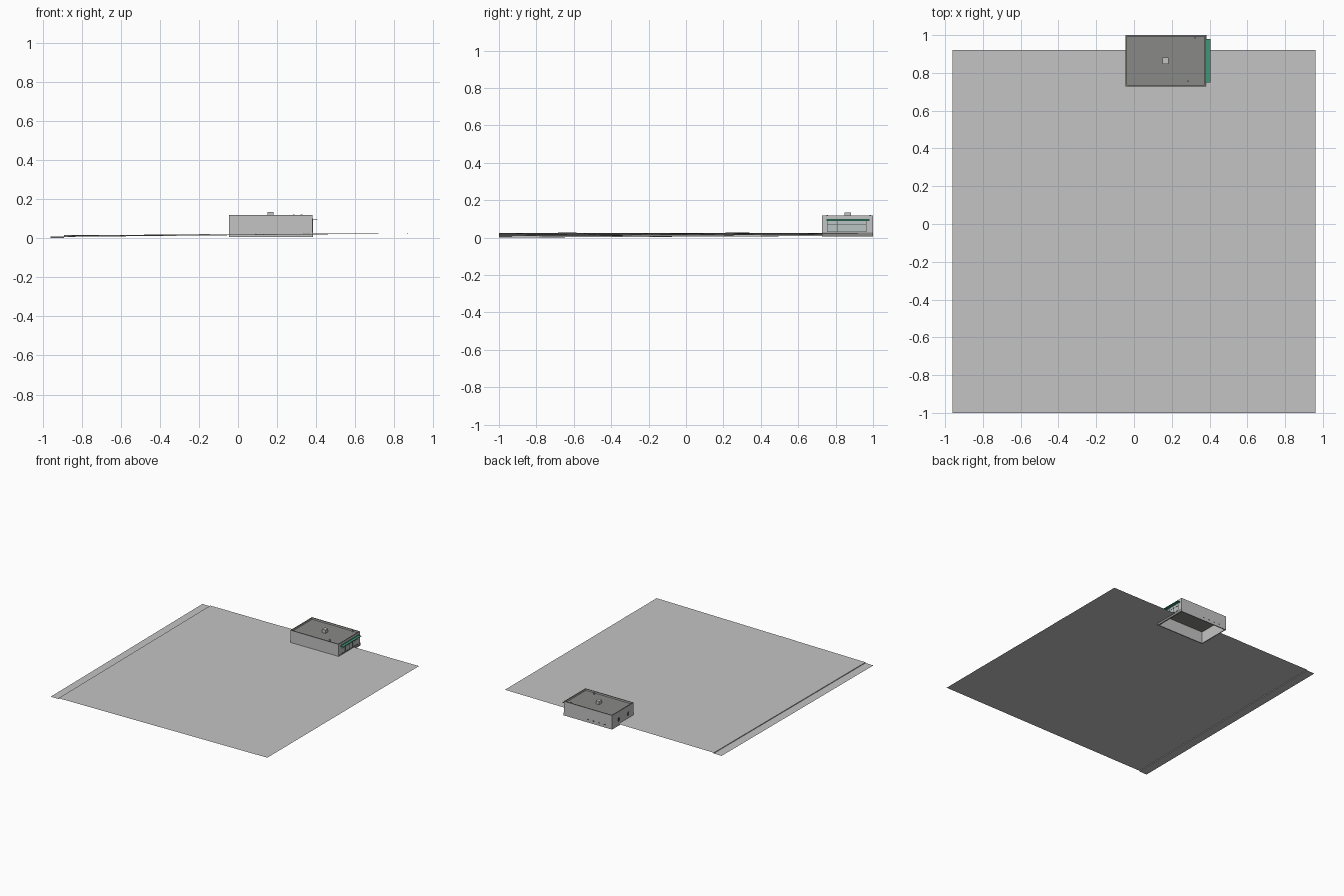
import bpy, bmesh

if "Cube" in bpy.data.objects:
    bpy.data.objects.remove(bpy.data.objects["Cube"])


def material(name, rgb):
    m = bpy.data.materials.new(name)
    m.diffuse_color = (*rgb, 1)
    m.use_nodes = True
    m.node_tree.nodes["Principled BSDF"].inputs["Base Color"].default_value = m.diffuse_color
    return m


CONCRETE = material("light_grey", (0.55, 0.55, 0.55))
ROOF = material("roof_grey", (0.25, 0.25, 0.24))
GREEN = material("awning_green", (0.05, 0.30, 0.19))
DARK = material("dark_trim", (0.07, 0.08, 0.08))
GLASS = material("pale_glass", (0.50, 0.56, 0.55))


def finish(name, bm, mat):
    me = bpy.data.meshes.new(name)
    bm.to_mesh(me)
    bm.free()
    me.materials.append(mat)
    ob = bpy.data.objects.new(name, me)
    bpy.context.collection.objects.link(ob)
    return ob


def box(name, x, y, z, mat):
    bm = bmesh.new()
    bmesh.ops.create_cube(bm, size=1)
    for v in bm.verts:
        for i, (a, b) in enumerate((x, y, z)):
            v.co[i] = a if v.co[i] < 0 else b
    return finish(name, bm, mat)


def land(x, y):
    # gently twisted site: low at the front left, high on the right
    u, v = (x + 0.96) / 1.92, (y + 1) / 1.92
    left = 0.006 + 0.009 * v
    return left + (0.025 - left) * u


def sheet(name, xs, ys, mat, lift=0.0, hole=None):
    # grid of flat cells draped on the site
    bm = bmesh.new()
    g = [[bm.verts.new((x, y, land(x, y) + lift)) for y in ys] for x in xs]
    for i in range(len(xs) - 1):
        for j in range(len(ys) - 1):
            cx, cy = (xs[i] + xs[i + 1]) / 2, (ys[j] + ys[j + 1]) / 2
            if hole and hole[0] < cx < hole[1] and hole[2] < cy < hole[3]:
                continue
            bm.faces.new((g[i][j], g[i + 1][j], g[i + 1][j + 1], g[i][j + 1]))
    return finish(name, bm, mat)


X0, X1, Y0, Y1 = -0.045, 0.382, 0.727, 1.0
Z0, Z1, T = 0.005, 0.117, 0.008

# ground, open beneath the building, with a lower strip along the left
xs = [-0.89, -0.5, -0.26, X0, 0.17, X1, 0.7, 0.96]
ys = [-1, -0.6, -0.2, 0.2, 0.5, Y0, 0.92]
sheet("ground", xs, ys, CONCRETE, hole=(X0, X1, Y0, 1.1))
sheet("lower_strip", [-0.96, -0.89], ys, CONCRETE, lift=-0.006)
bm = bmesh.new()
bm.faces.new([bm.verts.new((-0.89, y, land(-0.89, y) + d))
              for y, d in ((0.92, -0.006), (-1, -0.006), (-1, 0), (0.92, 0))])
finish("kerb", bm, CONCRETE)

# roads and pads lying on the ground
for name, x, y, lift in (
        ("front_road", (-0.81, 0.96), (-0.685, -0.585), 0.0008),
        ("middle_road", (-0.80, 0.96), (0.21, 0.34), 0.0008),
        ("cross_road", (-0.26, -0.145), (-1, 0.92), 0.0011),
        ("plaza", (0.17, 0.716), (0.005, 0.555), 0.0011),
        ("entrance_pad", (X1, 0.60), (0.69, 0.92), 0.0008)):
    sheet(name, x, y, CONCRETE, lift)
for cx in (0.29, 0.58):
    for cy in (0.11, 0.44):
        sheet("plaza_bed", (cx - 0.075, cx + 0.075), (cy - 0.07, cy + 0.07),
              CONCRETE, 0.0015)

# building walls, open at the bottom
box("front_wall", (X0, X1), (Y0, Y0 + T), (Z0, Z1), CONCRETE)
box("back_wall", (X0, X1), (Y1 - T, Y1), (Z0, Z1), CONCRETE)
box("left_wall", (X0, X0 + T), (Y0 + T, Y1 - T), (Z0, Z1), CONCRETE)
box("right_wall", (X1 - T, X1), (Y0 + T, Y1 - T), (Z0, Z1), CONCRETE)

# roof slab and parapet caps
box("roof", (X0 + T, X1 - T), (Y0 + T, Y1 - T), (0.100, 0.106), ROOF)
for y in (Y0, Y1 - T):
    box("parapet_cap_long", (X0, X1), (y, y + T), (Z1, Z1 + 0.001), ROOF)
for x in (X0, X1 - T):
    box("parapet_cap_short", (x, x + T), (Y0 + T, Y1 - T), (Z1, Z1 + 0.001), ROOF)

# rooftop unit and small vents
box("rooftop_unit", (0.152, 0.182), (0.848, 0.882), (0.106, 0.133), CONCRETE)
for x, y in ((0.285, 0.755), (0.325, 0.985)):
    box("roof_vent", (x - 0.004, x + 0.004), (y - 0.004, y + 0.004),
        (0.106, 0.121), CONCRETE)

# shop front on the right side
box("shop_plinth", (X1, X1 + 0.002), (Y0, Y1), (Z0, 0.028), ROOF)
box("shop_glass", (X1, X1 + 0.001), (0.755, 0.965), (0.030, 0.088), GLASS)
for y in (0.755, 0.81, 0.865, 0.905, 0.963):
    box("shop_mullion", (X1, X1 + 0.002), (y, y + 0.002), (0.030, 0.088), DARK)
for z in (0.030, 0.068):
    box("shop_rail", (X1, X1 + 0.002), (0.755, 0.965), (z, z + 0.002), DARK)

# thin canopy over the shop front
box("canopy", (X1, 0.406), (0.75, 0.98), (0.092, 0.096), GREEN)
box("canopy_band", (X1, X1 + 0.003), (0.75, 0.98), (0.088, 0.100), GREEN)

# small windows on the left end and low openings at the back
for y in (0.80, 0.91):
    box("end_window", (X0 - 0.001, X0), (y - 0.012, y + 0.012),
        (0.040, 0.068), DARK)
for x in (0.02, 0.07, 0.12, 0.17):
    box("back_opening", (x - 0.008, x + 0.008), (Y1 - 0.001, Y1 + 0.0),
        (0.024, 0.032), DARK).location.y = 0.001
